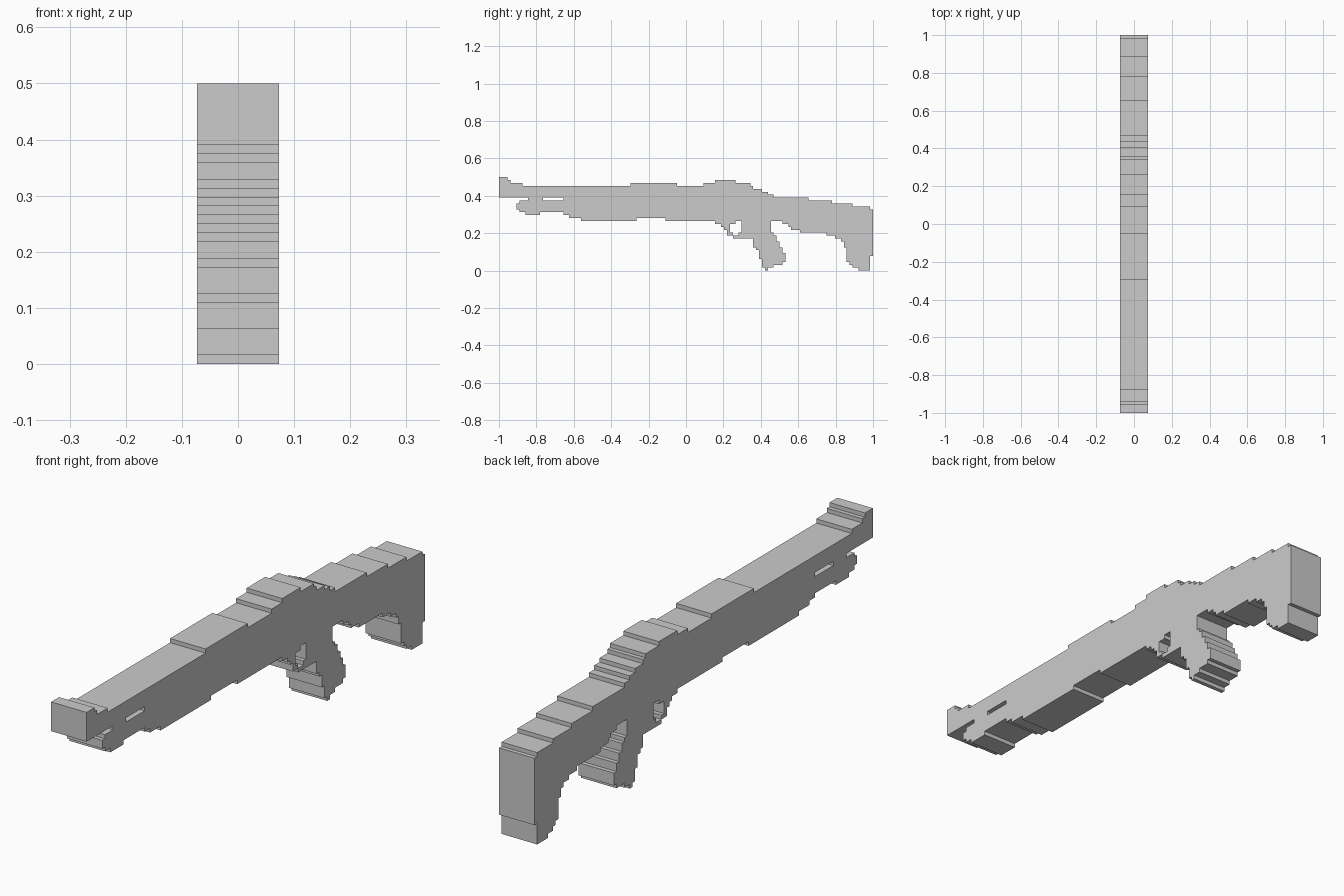
import bpy, bmesh

if "Cube" in bpy.data.objects:
    bpy.data.objects.remove(bpy.data.objects["Cube"])

CELL = 1 / 64       # size of one step in the blocky silhouette
HALF_WIDTH = 0.0735


def stairs(start, moves):
    """Each move runs along y to the new y, then along z to the new z."""
    pts = [start]
    for y, z in moves:
        for p in ((y, pts[-1][1]), (y, z)):
            if p != pts[-1] and p != start:
                pts.append(p)
    return pts


def extrude_profile(name, pts, half):
    bm = bmesh.new()
    face = bm.faces.new([bm.verts.new((-half, y * CELL, z * CELL)) for y, z in pts])
    res = bmesh.ops.extrude_face_region(bm, geom=[face])
    moved = [v for v in res["geom"] if isinstance(v, bmesh.types.BMVert)]
    bmesh.ops.translate(bm, verts=moved, vec=(2 * half, 0, 0))
    bmesh.ops.recalc_face_normals(bm, faces=bm.faces)
    mesh = bpy.data.meshes.new(name)
    bm.to_mesh(mesh)
    bm.free()
    obj = bpy.data.objects.new(name, mesh)
    bpy.context.collection.objects.link(obj)
    return obj


# Front sight, barrel, receiver hump and top of the stock
top = [(-64, 32), (-61, 31), (-60, 30), (-56, 29), (-19, 30), (-3, 29),
       (6, 30), (10, 31), (17, 30), (22, 29), (23, 28), (26, 27), (28, 26),
       (30, 25), (42, 24), (50, 23), (57, 22), (63, 21)]
# Butt end and underside of the stock
stock = [(64, 5), (63, 0), (59, 1), (57, 2), (56, 3), (55, 8), (54, 10),
         (53, 11), (51, 12), (48, 13), (39, 14), (36, 15), (35, 16), (33, 17)]
# Hand grip, back edge then front edge
grip = [(29, 13), (30, 12), (31, 10), (32, 8), (33, 6), (34, 3), (33, 2),
        (30, 1), (28, 0), (27, 1), (26, 4), (25, 7), (24, 8), (23, 11)]
# Trigger guard
guard = [(16, 12), (14, 14), (13, 15), (12, 16), (10, 17)]
# Handguard underside and its nose below the muzzle
handguard = [(-7, 18), (-17, 17), (-36, 18), (-40, 19), (-42, 20), (-50, 19),
             (-55, 20), (-57, 21), (-58, 23), (-57, 24), (-54, 25)]

body = extrude_profile(
    "body", stairs((-64, 25), top + stock + grip + guard + handguard), HALF_WIDTH)

# Trigger opening and slot under the barrel
holes = {
    "trigger_opening": stairs((15, 13), [(15, 16), (17, 17), (19, 13), (18, 12), (16, 13)]),
    "barrel_slot": [(-49, 24), (-49, 25), (-42, 25), (-42, 24)],
}
bpy.context.view_layer.objects.active = body
for name, pts in holes.items():
    cutter = extrude_profile(name, pts, 0.2)
    cutter.hide_render = True
    mod = body.modifiers.new(name, "BOOLEAN")
    mod.operation = "DIFFERENCE"
    mod.solver = "EXACT"
    mod.object = cutter
    bpy.ops.object.modifier_apply(modifier=mod.name)
    bpy.data.objects.remove(cutter)
